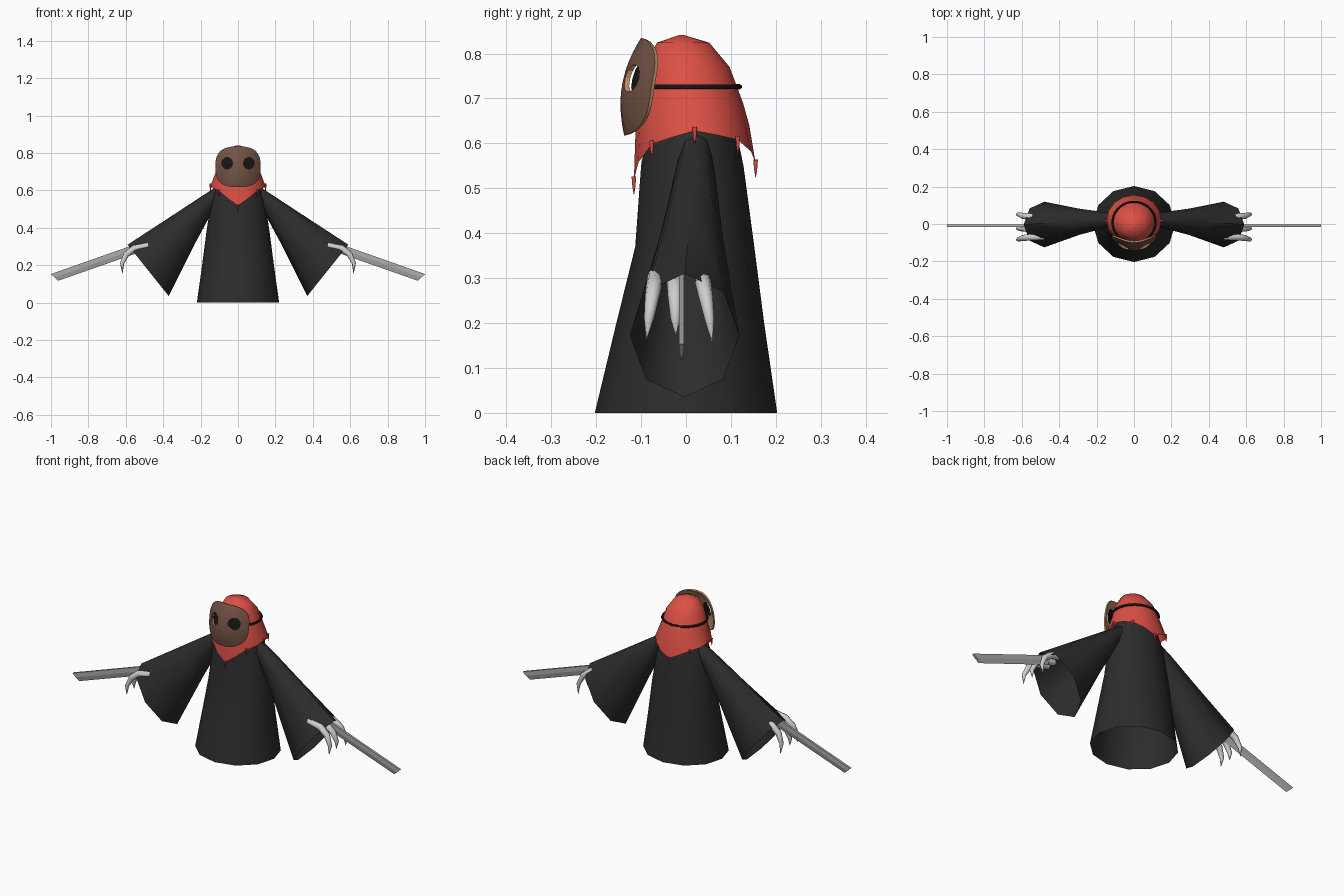
import bpy, bmesh, math
from mathutils import Vector

if "Cube" in bpy.data.objects:
    bpy.data.objects.remove(bpy.data.objects["Cube"])

def mat(name, r, g, b):
    m = bpy.data.materials.new(name)
    m.diffuse_color = (r, g, b, 1)
    m.use_nodes = True
    m.node_tree.nodes["Principled BSDF"].inputs["Base Color"].default_value = m.diffuse_color
    return m

CLOTH = mat("dark cloth", 0.025, 0.025, 0.025)
RED = mat("red cloth", 0.72, 0.08, 0.06)
BROWN = mat("mask brown", 0.17, 0.085, 0.06)
TAN = mat("tan wood", 0.50, 0.27, 0.14)
BLACK = mat("black", 0.008, 0.008, 0.008)
STEEL = mat("blade steel", 0.42, 0.42, 0.42)
BONE = mat("claw grey", 0.62, 0.62, 0.62)

def finish(name, bm, mats, angle=40, mirror=False):
    bmesh.ops.recalc_face_normals(bm, faces=bm.faces)
    me = bpy.data.meshes.new(name)
    bm.to_mesh(me)
    bm.free()
    ob = bpy.data.objects.new(name, me)
    bpy.context.collection.objects.link(ob)
    for m in mats:
        me.materials.append(m)
    bpy.ops.object.select_all(action='DESELECT')
    ob.select_set(True)
    bpy.context.view_layer.objects.active = ob
    if angle:
        bpy.ops.object.shade_smooth_by_angle(angle=math.radians(angle))
    if mirror:
        ob.modifiers.new("mirror", 'MIRROR')
    return ob

def loft(bm, rings, start=False, end=False, rule=lambda i: 0):
    """Skin closed rings of points; optional end caps."""
    vs = [[bm.verts.new(p) for p in r] for r in rings]
    n = len(vs[0])
    for i in range(len(vs) - 1):
        for j in range(n):
            k = (j + 1) % n
            f = bm.faces.new((vs[i][j], vs[i][k], vs[i + 1][k], vs[i + 1][j]))
            f.material_index = rule(i)
    if start:
        bm.faces.new(vs[0]).material_index = rule(0)
    if end:
        bm.faces.new(vs[-1]).material_index = rule(len(vs) - 2)

def tube(bm, path, radii, n=8):
    path = [Vector(p) for p in path]
    rings = []
    for i, p in enumerate(path):
        t = (path[min(i + 1, len(path) - 1)] - path[max(i - 1, 0)]).normalized()
        ref = Vector((0, 0, 1)) if abs(t.z) < 0.5 else Vector((0, 1, 0))
        if abs(t.y) < 0.4:
            ref = Vector((0, 1, 0))
        a = t.cross(ref).normalized()
        b = t.cross(a)
        rings.append([p + radii[i] * (a * math.cos(2 * math.pi * j / n) + b * math.sin(2 * math.pi * j / n))
                      for j in range(n)])
    loft(bm, rings, True, True)

def oval(a, rx, yf, yb):
    yc, ry = (yf + yb) / 2, (yb - yf) / 2
    return rx * math.cos(a), yc + ry * math.sin(a)

# robe: open flared tube
bm = bmesh.new()
rings = []
for z, rx, yf, yb in [(0, .22, -.203, .203), (.2, .192, -.155, .174), (.37, .17, -.113, .152),
                      (.55, .143, -.1, .128), (.66, .105, -.08, .105)]:
    rings.append([(*oval(2 * math.pi * j / 12, rx, yf, yb), z) for j in range(12)])
loft(bm, rings, end=True)
finish("robe", bm, [CLOTH], 60)

# sleeves: eight-sided flared tubes, open at the cuff
bm = bmesh.new()
rings = []
for tx, tz, bx, bz, w, yc in [(.10, .63, .07, .57, .03, .022), (.20, .565, .125, .51, .044, .02),
                              (.36, .46, .225, .325, .07, .012), (.59, .31, .37, .035, .122, -.003)]:
    top, bot = Vector((tx, yc, tz)), Vector((bx, yc, bz))
    rings.append([(top + bot) / 2 + (top - bot) / 2 * math.cos(math.pi * j / 4)
                  + Vector((0, w * math.sin(math.pi * j / 4), 0)) for j in range(8)])
loft(bm, rings, start=True)
finish("sleeves", bm, [CLOTH], 60, True)

# claws: three curved tapering tubes per hand
bm = bmesh.new()
for y, dy, tip in [(-.07, -.018, .165), (-.025, .002, .172), (.038, .02, .157)]:
    tube(bm, [(.48, y, .305), (.555, y, .29), (.597, y + dy * .3, .258),
              (.62, y + dy * .7, .21), (.618, y + dy, tip)],
         [.016, .018, .016, .011, .001])
finish("claws", bm, [BONE], 60, True)

# blades: thick spine tapering to a sharp lower edge, slanted tip
bm = bmesh.new()
def section(top, bot):
    t, b = Vector((top[0], -.01, top[1])), Vector((bot[0], -.01, bot[1]))
    m = t.lerp(b, .5)
    h = Vector((0, .006, 0))
    return [t - h, m - h, b, m + h, t + h]
loft(bm, [section((.52, .322), (.53, .268)), section((1.0, .153), (.962, .117))], True, True)
finish("blades", bm, [STEEL], 10, True)

# hood: dome with a hem that dips at the front and back
N = 16
def hem(a, drop=0):
    s = math.sin(a)
    q = abs(math.asin(max(-1, min(1, s)))) / (math.pi / 4)
    d45, d90 = (.03, .11) if s < 0 else (.02, .072)
    d = d45 * q if q < 1 else d45 + (d90 - d45) * (q - 1)
    return Vector((*oval(a, .147, -.116, .155), .628 - d - drop))
bm = bmesh.new()
rings = []
for z, rx, yf, yb in [(.841, .006, -.016, -.004), (.824, .062, -.065, .052), (.77, .098, -.09, .097),
                      (.69, .122, -.102, .127), (.64, .141, -.112, .141)]:
    rings.append([(*oval(2 * math.pi * j / N, rx, yf, yb), z) for j in range(N)])
rings.append([hem(2 * math.pi * j / N) for j in range(N)])
loft(bm, rings, start=True)
finish("hood", bm, [RED], 60)

# ragged threads hanging from the hem
bm = bmesh.new()
for j in range(8):
    a = j * math.pi / 4
    tube(bm, [hem(a, -.008), hem(a, .014), hem(a, .032)], [.006, .004, .0006], 6)
finish("hem_threads", bm, [RED], 60)

# mask strap round the back of the hood
bm = bmesh.new()
path = [(*oval(math.radians(-60 + 300 * i / 24), .115, -.1, .119), .726) for i in range(25)]
tube(bm, path, [.006] * 25, 6)
finish("strap", bm, [BLACK], 60)

# mask: curved rounded-square shell, tan rim and lining
def mask_y(x, z):
    d = z - .69
    c = .046 * (d / .145) ** 2 if d > 0 else .009 * (d / .075) ** 2
    return -.146 + c + .065 * (x / .12) ** 2
def mask_ring(r, back=0, n=32):
    pts = []
    for j in range(n):
        a = 2 * math.pi * j / n
        c, s = math.cos(a), math.sin(a)
        x = r * .121 * math.copysign(abs(c) ** .72, c)
        z = .726 + r * .109 * math.copysign(abs(s) ** .72, s)
        pts.append((x, mask_y(x, z) + back, z))
    return pts
bm = bmesh.new()
steps = [.08, .3, .5, .7, .85, .95, 1]
rings = [mask_ring(r) for r in steps] + [mask_ring(r * .97, .011) for r in reversed(steps)]
loft(bm, rings, True, True, rule=lambda i: 0 if i < len(steps) - 1 else 1)
mask = finish("mask", bm, [BROWN, TAN], 40)

# eye holes cut through the mask
EYES = [(s * .058, .745) for s in (-1, 1)]
def eye_ring(x, z, r, y=None, n=12):
    pts = []
    for j in range(n):
        px, pz = x + r * math.cos(2 * math.pi * j / n), z + r * 1.08 * math.sin(2 * math.pi * j / n)
        pts.append((px, mask_y(px, pz) + .018 if y is None else y, pz))
    return pts
bm = bmesh.new()
for x, z in EYES:
    loft(bm, [eye_ring(x, z, .029, -.2), eye_ring(x, z, .029, -.02)], True, True, rule=lambda i: 1)
cutter = finish("eye_cutter", bm, [BROWN, TAN], 0)
cutter.hide_render = True
mod = mask.modifiers.new("eyes", 'BOOLEAN')
mod.operation = 'DIFFERENCE'
mod.object = cutter
mod.solver = 'EXACT'
bpy.context.view_layer.objects.active = mask
bpy.ops.object.modifier_apply(modifier="eyes")
bpy.data.objects.remove(cutter)

# dark plates behind the eye holes
bm = bmesh.new()
for x, z in EYES:
    loft(bm, [eye_ring(x, z, .036), eye_ring(x, z, .012)], end=True)
finish("eye_plates", bm, [BLACK], 60)
